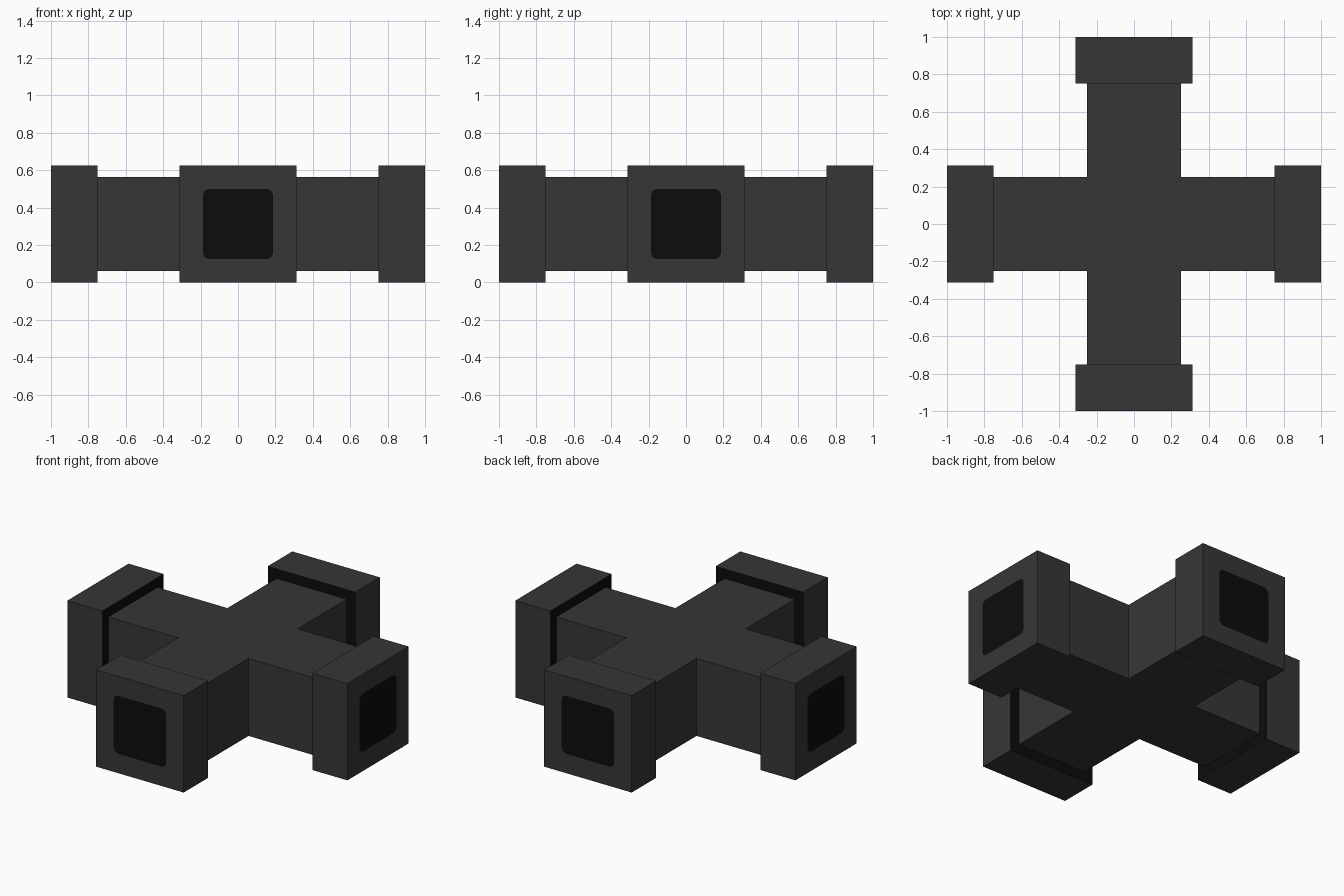
import bpy, bmesh, math
from mathutils import Matrix

if "Cube" in bpy.data.objects:
    bpy.data.objects.remove(bpy.data.objects["Cube"])

MID = 0.3125      # height of the pipe axis, also half the collar width
ARM = 0.25        # half width of the arms
BACK = 0.75       # where the collars begin


def material(name, v):
    m = bpy.data.materials.new(name)
    m.diffuse_color = (v, v, v, 1)
    m.use_nodes = True
    m.node_tree.nodes["Principled BSDF"].inputs["Base Color"].default_value = m.diffuse_color
    return m


grey = material("dark grey", 0.037)
black = material("black", 0.0037)


def finish(bm, name):
    bmesh.ops.recalc_face_normals(bm, faces=bm.faces[:])
    me = bpy.data.meshes.new(name)
    bm.to_mesh(me)
    bm.free()
    me.materials.append(grey)
    me.materials.append(black)
    ob = bpy.data.objects.new(name, me)
    bpy.context.collection.objects.link(ob)
    return ob


def loop(bm, pts, x):
    return [bm.verts.new((x, a, b)) for a, b in pts]


def ring_edges(bm, vs):
    return [bm.edges.new((vs[i], vs[(i + 1) % len(vs)])) for i in range(len(vs))]


def rounded_square(h, r, steps=4):
    pts = []
    for k in range(4):
        corner = math.radians(45 + 90 * k)
        cy = math.copysign(h - r, math.cos(corner))
        cz = math.copysign(h - r, math.sin(corner))
        for i in range(steps + 1):
            a = math.radians(90 * k + 90 * i / steps)
            pts.append((cy + r * math.cos(a), cz + r * math.sin(a)))
    return pts


def collar(name, angle):
    bm = bmesh.new()
    square = [(MID, MID), (-MID, MID), (-MID, -MID), (MID, -MID)]
    back, front = loop(bm, square, BACK), loop(bm, square, 1)
    opening = loop(bm, rounded_square(0.1875, 0.035), 1)
    # end face with a black opening set flush into it
    edges = ring_edges(bm, front) + ring_edges(bm, opening)
    bmesh.ops.triangle_fill(bm, edges=edges, use_beauty=True)
    inner = set(opening)
    for f in [f for f in bm.faces if set(f.verts) <= inner]:
        bm.faces.remove(f)
    bm.faces.new(opening).material_index = 1
    # outer walls and black rear shoulder
    for i in range(4):
        j = (i + 1) % 4
        bm.faces.new((back[i], back[j], front[j], front[i]))
    bm.faces.new(back).material_index = 1
    bm.transform(Matrix.Translation((0, 0, MID)) @ Matrix.Rotation(angle, 4, 'Z'))
    return finish(bm, name)


# cross-shaped body, ends tucked just inside the collars
bm = bmesh.new()
outline = []
for k in range(4):
    rot = Matrix.Rotation(k * math.pi / 2, 3, 'Z')
    for x, y in ((BACK + 0.01, -ARM), (BACK + 0.01, ARM), (ARM, ARM)):
        v = bm.verts.new((x, y, MID - ARM))
        v.co = rot @ v.co
        outline.append(v)
base = bm.faces.new(outline)
ext = bmesh.ops.extrude_face_region(bm, geom=[base], use_keep_orig=True)
top = [g for g in ext["geom"] if isinstance(g, bmesh.types.BMVert)]
bmesh.ops.translate(bm, verts=top, vec=(0, 0, 2 * ARM))
finish(bm, "cross_body")

# four collars
for i, side in enumerate(("right", "back", "left", "front")):
    collar(side + "_collar", i * math.pi / 2)
